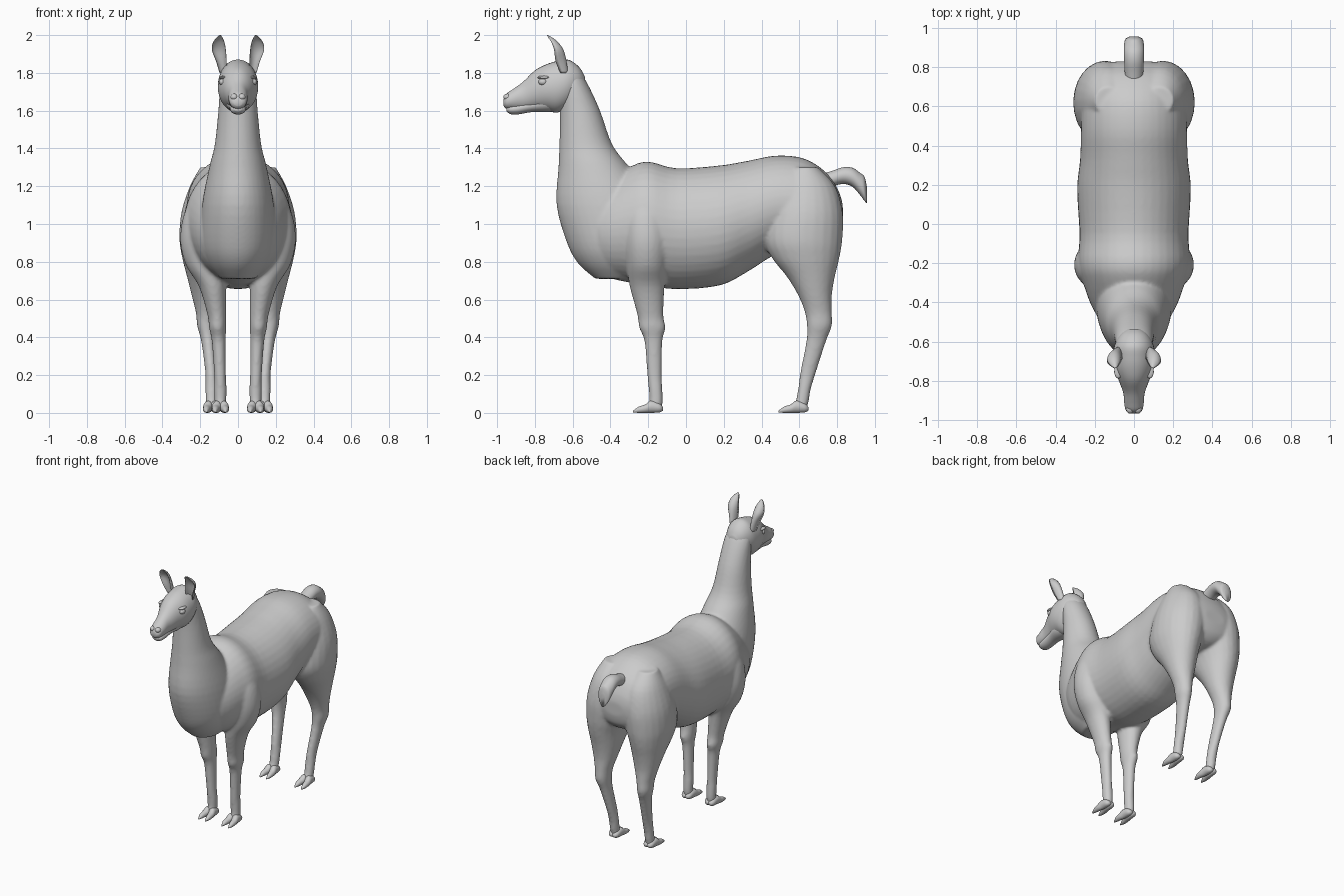
import bpy, bmesh, math
from mathutils import Vector, Matrix


def spline(rows, steps=4):
    """Smoothly interpolate rows of numbers (Catmull-Rom)."""
    rows = [Vector(r) for r in rows]
    out = []
    for i in range(len(rows) - 1):
        a, b, c, d = rows[max(i - 1, 0)], rows[i], rows[i + 1], rows[min(i + 2, len(rows) - 1)]
        for k in range(steps):
            t = k / steps
            out.append(0.5 * (2 * b + (c - a) * t + (2 * a - 5 * b + 4 * c - d) * t * t
                              + (3 * b - a - 3 * c + d) * t ** 3))
    return out + [rows[-1]]


def loft(bm, axis, rows, side=1, n=24, cup=None, steps=4):
    """Skin ellipses. Row = position on axis, low, high, centre x, half width."""
    rings = []
    for p, lo, hi, cx, hw in spline(rows, steps):
        ring = []
        for k in range(n):
            a = 2 * math.pi * k / n
            s = math.sin(a)
            if cup is not None and s < 0:
                s *= -cup
            x = side * (cx + hw * math.cos(a))
            v = (lo + hi) / 2 + (hi - lo) / 2 * s
            ring.append(bm.verts.new((x, p, v) if axis == 'y' else (x, v, p)))
        rings.append(ring)
    for r, q in zip(rings, rings[1:]):
        for k in range(n):
            bm.faces.new((r[k], r[(k + 1) % n], q[(k + 1) % n], q[k]))
    bm.faces.new(rings[0])
    bm.faces.new(rings[-1])


def finish(bm, name):
    bmesh.ops.recalc_face_normals(bm, faces=bm.faces)
    for f in bm.faces:
        f.smooth = True
    me = bpy.data.meshes.new(name)
    bm.to_mesh(me)
    bm.free()
    ob = bpy.data.objects.new(name, me)
    bpy.context.collection.objects.link(ob)
    return ob


# Body: trunk, neck and legs fused into one skin
bm = bmesh.new()
loft(bm, 'y', [
    (-.60, .92, 1.12, 0, .08), (-.45, .74, 1.20, 0, .20), (-.30, .69, 1.30, 0, .26),
    (-.20, .675, 1.33, 0, .285), (-.05, .655, 1.295, 0, .278), (.18, .675, 1.31, 0, .29),
    (.33, .75, 1.335, 0, .275), (.48, .84, 1.362, 0, .27), (.63, .86, 1.345, 0, .265),
    (.75, .88, 1.265, 0, .235), (.81, .93, 1.17, 0, .18), (.83, 1.0, 1.10, 0, .08)], n=40)
# neck and chest
loft(bm, 'z', [
    (.71, -.48, -.25, 0, .09), (.79, -.57, -.12, 0, .16), (.90, -.63, -.10, 0, .195),
    (1.10, -.685, -.15, 0, .19), (1.30, -.675, -.30, 0, .152), (1.42, -.67, -.39, 0, .123),
    (1.60, -.668, -.455, 0, .104), (1.75, -.68, -.525, 0, .092), (1.84, -.69, -.585, 0, .06)], n=40)
for s in (1, -1):
    # front leg with shoulder
    loft(bm, 'z', [
        (1.12, -.29, -.13, .20, .06), (1.02, -.32, -.10, .20, .095), (.90, -.325, -.09, .195, .11),
        (.78, -.315, -.10, .17, .105), (.67, -.298, -.113, .135, .072), (.52, -.258, -.12, .112, .05),
        (.45, -.248, -.108, .108, .045), (.38, -.22, -.125, .102, .037), (.20, -.205, -.128, .095, .031),
        (.13, -.198, -.125, .093, .033), (.06, -.195, -.122, .093, .031), (.02, -.21, -.13, .093, .03)], s)
    # hind leg with haunch
    loft(bm, 'z', [
        (1.30, .56, .70, .13, .07), (1.20, .48, .79, .13, .125), (1.06, .43, .83, .14, .16),
        (.92, .412, .828, .155, .155), (.82, .455, .812, .165, .13), (.72, .535, .788, .165, .105),
        (.62, .595, .772, .165, .08), (.53, .63, .772, .167, .056), (.46, .64, .772, .168, .048),
        (.38, .637, .742, .158, .037), (.22, .606, .69, .143, .031), (.13, .594, .662, .14, .033),
        (.06, .58, .65, .14, .031), (.02, .56, .64, .14, .03)], s)
body = finish(bm, "body")
rem = body.modifiers.new("fuse", 'REMESH')
rem.mode = 'VOXEL'
rem.voxel_size = .011
rem.use_smooth_shade = True
sm = body.modifiers.new("soften", 'SMOOTH')
sm.factor, sm.iterations = .5, 4

# Feet: two splayed toes each
for name, cx, dy in (("front_feet", .093, 0), ("hind_feet", .14, .77)):
    bm = bmesh.new()
    for s in (1, -1):
        for t in (1, -1):
            toe = [(-.122, .012, .03, .012, .012), (-.14, .003, .05, .016, .022),
                   (-.185, 0, .065, .018, .025), (-.215, 0, .045, .024, .022),
                   (-.25, 0, .033, .027, .016), (-.28, .003, .012, .027, .004)]
            loft(bm, 'y', [(p + dy, a, b, cx + t * c, w) for p, a, b, c, w in toe], s, n=12)
    finish(bm, name)

# Head with separate lower jaw so the lips crease
bm = bmesh.new()
loft(bm, 'y', [
    (-.966, 1.625, 1.66, 0, .022), (-.95, 1.61, 1.69, 0, .042), (-.91, 1.605, 1.718, 0, .05),
    (-.86, 1.602, 1.755, 0, .055), (-.80, 1.606, 1.813, 0, .077), (-.74, 1.60, 1.845, 0, .10),
    (-.68, 1.59, 1.863, 0, .107), (-.62, 1.62, 1.869, 0, .10), (-.565, 1.68, 1.83, 0, .07),
    (-.535, 1.72, 1.78, 0, .03)], n=32)
finish(bm, "head")
bm = bmesh.new()
loft(bm, 'y', [
    (-.95, 1.597, 1.615, 0, .018), (-.93, 1.582, 1.63, 0, .037), (-.89, 1.58, 1.64, 0, .043),
    (-.82, 1.592, 1.66, 0, .048), (-.74, 1.592, 1.69, 0, .065), (-.67, 1.60, 1.68, 0, .05)])
finish(bm, "lower_jaw")


def ball(bm, loc, size):
    m = Matrix.Translation(loc) @ Matrix.Diagonal((*size, 1))
    bmesh.ops.create_uvsphere(bm, u_segments=16, v_segments=10, radius=1, matrix=m)


# Nose pads, eyes and brow ridges
nose, eyes, brows = bmesh.new(), bmesh.new(), bmesh.new()
for s in (1, -1):
    ball(nose, (s * .02, -.945, 1.672), (.02, .022, .018))
    ball(eyes, (s * .079, -.757, 1.752), (.022, .025, .019))
    ball(brows, (s * .08, -.752, 1.776), (.021, .036, .009))
finish(nose, "nose")
finish(eyes, "eyes")
finish(brows, "brows")

# Ears: cupped leaves, hollow to the front
bm = bmesh.new()
leaf = [(1.80, -.665, -.625, .078, .02), (1.86, -.69, -.632, .088, .028),
        (1.92, -.698, -.648, .101, .037), (1.96, -.712, -.675, .102, .031),
        (1.985, -.728, -.705, .098, .017), (2.0, -.737, -.732, .094, .004)]
for s in (1, -1):
    loft(bm, 'z', [(z, 2 * a - b, b, x, w) for z, a, b, x, w in leaf], s, n=16, cup=.55)
finish(bm, "ears")

# Tail: arched out and drooping to a tip
bm = bmesh.new()
loft(bm, 'y', [
    (.70, 1.16, 1.26, 0, .045), (.77, 1.195, 1.28, 0, .047), (.83, 1.212, 1.30, 0, .05),
    (.88, 1.198, 1.298, 0, .052), (.92, 1.155, 1.272, 0, .05), (.945, 1.122, 1.25, 0, .043),
    (.957, 1.11, 1.20, 0, .02)])
finish(bm, "tail")
